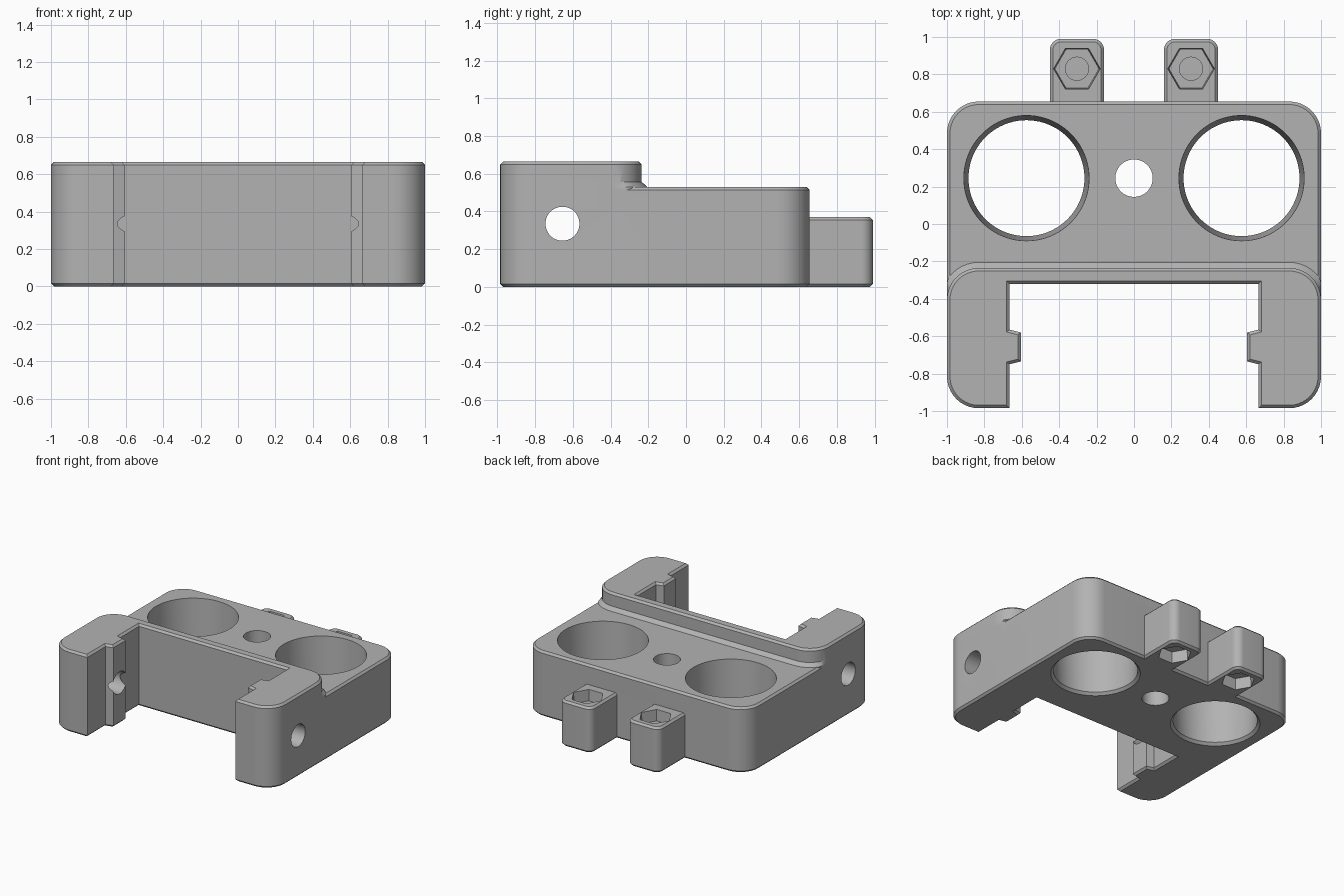
import bpy, bmesh
from math import sin, cos, pi
from mathutils import Matrix, Vector

cube = bpy.data.objects.get("Cube")
if cube:
    bpy.data.objects.remove(cube, do_unlink=True)

grey = bpy.data.materials.new("plain grey")
grey.use_nodes = True
grey.diffuse_color = (0.45, 0.45, 0.45, 1)
grey.node_tree.nodes["Principled BSDF"].inputs["Base Color"].default_value = grey.diffuse_color

FRONT, BACK, STEP, LUG = -0.985, 0.655, -0.235, 0.99
HIGH, LOW, LUG_H, CH = 0.665, 0.53, 0.37, 0.016


def arc(cx, cy, r, start, end, n=10):
    return [(cx + r * cos(a), cy + r * sin(a))
            for a in (start + (end - start) * i / n for i in range(n + 1))]


def mirrored(half):
    """Close a right-hand half outline with its mirror image."""
    return half + [(-x, y) for x, y in reversed(half)]


def inset(points, d):
    """Move every edge of a counter-clockwise outline inwards by d."""
    result = []
    for i, p in enumerate(points):
        p = Vector(p)
        a = (p - Vector(points[i - 1])).normalized()
        b = (Vector(points[(i + 1) % len(points)]) - p).normalized()
        na, nb = Vector((-a.y, a.x)), Vector((-b.y, b.x))
        result.append(p + (na + nb) * d / (1 + na.dot(nb)))
    return result


def prism(name, outline, levels, limit=1.0):
    """Stack the outline at (height, inset) levels."""
    bm = bmesh.new()
    rings = []
    for z, d in levels:
        rings.append([bm.verts.new((max(-limit, min(limit, x)), y, z))
                      for x, y in inset(outline, d)])
    bm.faces.new(rings[0][::-1])
    bm.faces.new(rings[-1])
    for low, up in zip(rings, rings[1:]):
        for i in range(len(low)):
            j = (i + 1) % len(low)
            bm.faces.new((low[i], low[j], up[j], up[i]))
    mesh = bpy.data.meshes.new(name)
    bm.to_mesh(mesh)
    bm.free()
    mesh.materials.append(grey)
    obj = bpy.data.objects.new(name, mesh)
    bpy.context.collection.objects.link(obj)
    return obj


def chamfered(height, base=None):
    bottom = [(0, CH), (CH, 0)] if base is None else [(base, 0)]
    return bottom + [(height - CH, 0), (height, CH)]


def lathe(name, x, y, profile, sides=64):
    """Round or hexagonal solid from (height, radius) pairs."""
    r0 = profile[0][1]
    ring = arc(x, y, r0, 0, 2 * pi, sides)[:-1]
    k = cos(pi / sides)
    return prism(name, ring, [(z, (r0 - r) * k) for z, r in profile], 2.0)


def combine(target, tool, operation):
    mod = target.modifiers.new(operation, 'BOOLEAN')
    mod.operation, mod.solver, mod.object = operation, 'EXACT', tool
    bpy.context.view_layer.objects.active = target
    bpy.ops.object.modifier_apply(modifier=mod.name)
    bpy.data.objects.remove(tool, do_unlink=True)


def bracket_outline(back):
    """Body with an open front bay and a guide rail on each inner wall."""
    r = 0.17
    half = [(0.665, -0.32), (0.665, -0.565), (0.605, -0.58),
            (0.605, -0.735), (0.665, -0.75), (0.665, FRONT)]
    half += arc(1 - r, FRONT + r, r, -pi / 2, 0)
    half += arc(1 - r, back - r, r, 0, pi / 2)
    return mirrored(half)


# Low plate, raised front bracket and the sloped foot between them
body = prism("bracket_body", bracket_outline(BACK), chamfered(LOW))
combine(body, prism("raised_front", bracket_outline(STEP), chamfered(HIGH, 0.4)), 'UNION')
foot = [(0.72, -0.27), (0.72, -0.42), (1, -0.42)] + arc(0.83, STEP - 0.17, 0.17, 0, pi / 2)
combine(body, prism("step_foot", mirrored(foot),
                    [(0.45, -0.03), (LOW, -0.03), (0.557, 0)]), 'UNION')

# Rear lugs
for side in (-1, 1):
    cx, w, r = side * 0.305, 0.145, 0.06
    lug = ([(cx - w, BACK - 0.1), (cx + w, BACK - 0.1)]
           + arc(cx + w - r, LUG - r, r, 0, pi / 2)
           + arc(cx - w + r, LUG - r, r, pi / 2, pi))
    combine(body, prism("rear_lug", lug, chamfered(LUG_H)), 'UNION')

# Large and small vertical holes
for side in (-1, 1):
    combine(body, lathe("large_hole", side * 0.575, 0.245,
                        [(-0.02, 0.35), (0.02, 0.31), (LOW, 0.335), (0.6, 0.338)], 80),
            'DIFFERENCE')
combine(body, lathe("centre_hole", 0, 0.245, [(-0.1, 0.1), (0.8, 0.1)]), 'DIFFERENCE')

# Nut pockets above and below in each lug, with a blind bore between
for side in (-1, 1):
    x, y = side * 0.305, 0.83
    for profile, sides in (([(0.28, 0.118), (0.4, 0.127)], 6),
                           ([(-0.03, 0.127), (0.09, 0.118)], 6),
                           ([(0.12, 0.062), (0.3, 0.062)], 32)):
        combine(body, lathe("nut_pocket", x, y, profile, sides), 'DIFFERENCE')

# Cross hole through both arms and rails
cross = lathe("cross_hole", 0, 0, [(-1.2, 0.09), (1.2, 0.09)], 48)
cross.data.transform(Matrix.Translation((0, -0.655, 0.335)) @ Matrix.Rotation(pi / 2, 4, 'Y'))
combine(body, cross, 'DIFFERENCE')

bpy.ops.object.select_all(action='DESELECT')
body.select_set(True)
bpy.context.view_layer.objects.active = body
bpy.ops.object.shade_smooth_by_angle(angle=pi / 6)
